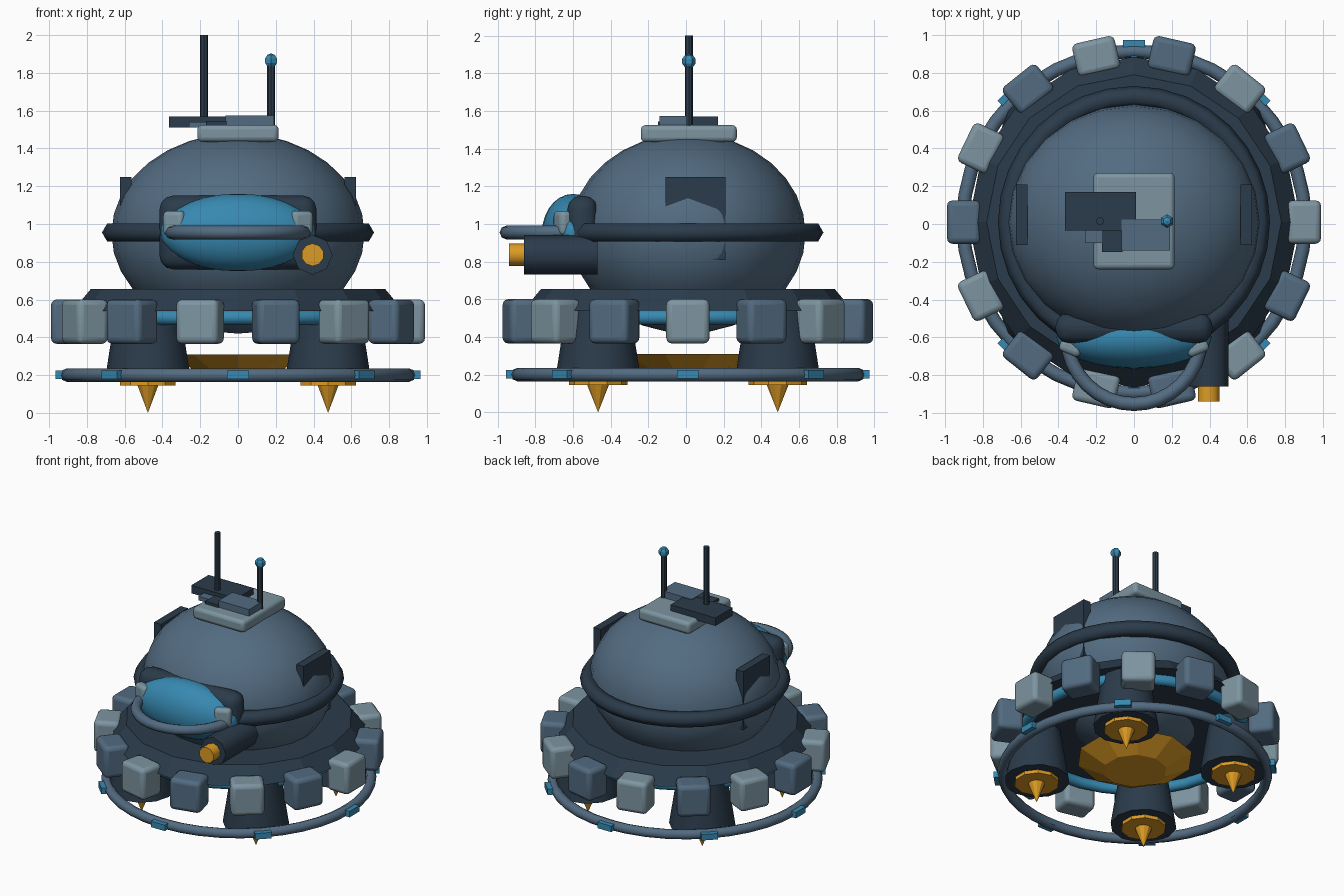
import bpy, math
from math import pi, cos, sin, radians

if "Cube" in bpy.data.objects:
    bpy.data.objects.remove(bpy.data.objects["Cube"])


def material(name, rgb):
    m = bpy.data.materials.new(name)
    m.diffuse_color = (*rgb, 1)
    m.use_nodes = True
    m.node_tree.nodes["Principled BSDF"].inputs["Base Color"].default_value = m.diffuse_color
    return m


DARK = material("dark navy", (0.024, 0.044, 0.070))
SLATE = material("slate blue", (0.085, 0.147, 0.218))
LIGHT = material("light grey", (0.205, 0.300, 0.355))
TEAL = material("teal", (0.038, 0.250, 0.440))
GOLD = material("gold", (0.720, 0.330, 0.018))
CY = 0.01  # y of the body axis


def finish(name, mat, smooth=None):
    o = bpy.context.object
    o.name = name
    o.data.materials.append(mat)
    if smooth:
        bpy.ops.object.shade_smooth_by_angle(angle=radians(smooth))
    return o


def box(name, mat, loc, size, rot=0, bevel=0):
    bpy.ops.mesh.primitive_cube_add(size=1, location=loc, rotation=(0, 0, rot))
    o = bpy.context.object
    o.scale = size
    bpy.ops.object.transform_apply(location=False, rotation=False, scale=True)
    if bevel:
        b = o.modifiers.new("bevel", 'BEVEL')
        b.width, b.segments = bevel, 3
    return finish(name, mat, 40 if bevel else None)


def plate(name, mat, x0, x1, y0, y1, z0, z1, bevel=0):
    return box(name, mat, ((x0 + x1) / 2, (y0 + y1) / 2, (z0 + z1) / 2),
               (x1 - x0, y1 - y0, z1 - z0), 0, bevel)


def cone(name, mat, loc, r_low, r_high, z0, z1, sides=12, smooth=None):
    bpy.ops.mesh.primitive_cone_add(vertices=sides, radius1=r_low, radius2=r_high,
                                    depth=z1 - z0, location=(loc[0], loc[1], (z0 + z1) / 2))
    return finish(name, mat, smooth)


def tube_y(name, mat, x, z, r, y0, y1, sides):
    bpy.ops.mesh.primitive_cylinder_add(vertices=sides, radius=r, depth=y1 - y0,
                                        location=(x, (y0 + y1) / 2, z), rotation=(pi / 2, 0, 0))
    return finish(name, mat, 50)


def ball(name, mat, loc, scale, seg, rings, smooth=60):
    bpy.ops.mesh.primitive_uv_sphere_add(segments=seg, ring_count=rings, radius=1, location=loc)
    bpy.context.object.scale = scale
    return finish(name, mat, smooth)


def ring(name, mat, loc, major, minor, seg=32, mseg=8, smooth=50):
    bpy.ops.mesh.primitive_torus_add(major_radius=major, minor_radius=minor, location=loc,
                                     major_segments=seg, minor_segments=mseg)
    return finish(name, mat, smooth)


# Body: dome, belt, skirt and the glowing ring under it
ball("dome", SLATE, (0, CY, 0.95), (0.67, 0.625, 0.53), 24, 16)
ring("belt", DARK, (0, CY, 0.955), 0.665, 0.055, 32, 6, 70)
cone("skirt", DARK, (0, CY), 0.875, 0.78, 0.54, 0.655, 16)
ring("underside_ring", TEAL, (0, CY, 0.505), 0.76, 0.04)

# Rounded blocks around the skirt, alternating colours
for i in range(14):
    a = i * 2 * pi / 14
    box("skirt_block", SLATE if i % 2 else LIGHT,
        (0.9 * cos(a), 0.9 * sin(a) + CY, 0.483), (0.18, 0.23, 0.235), a, 0.03)

# Landing legs with thruster discs and spikes
for sx in (-1, 1):
    for sy in (-1, 1):
        p = (sx * 0.477, sy * 0.477 + CY)
        cone("leg", DARK, p, 0.228, 0.17, 0.17, 0.545, 12, 40)
        cone("thruster_disc", GOLD, p, 0.155, 0.155, 0.145, 0.175, 10)
        cone("thruster_spike", GOLD, p, 0.0, 0.058, 0.0, 0.146, 10)

# Central engine bowl
cone("engine_bowl", GOLD, (0, CY), 0.22, 0.40, 0.215, 0.31, 10)

# Lower ring with small lights
ring("lower_ring", SLATE, (0, CY, 0.2), 0.905, 0.036, 40)
for i in range(8):
    a = i * pi / 4
    box("ring_light", TEAL, (0.92 * cos(a), 0.92 * sin(a) + CY, 0.202),
        (0.09, 0.115, 0.045), a)

# Cockpit: bezel, canopy, rail and brackets
plate("cockpit_bezel", DARK, -0.415, 0.415, -0.63, -0.47, 0.76, 1.15, 0.07)
ball("canopy", TEAL, (0, -0.60, 0.955), (0.41, 0.165, 0.205), 24, 14)
ring("cockpit_rail", SLATE, (0, -0.60, 0.955), 0.353, 0.037, 32, 8)
for s in (-1, 1):
    box("rail_bracket", LIGHT, (s * 0.335, -0.655, 1.005), (0.12, 0.07, 0.13), s * 0.4, 0.025)

# Gun beside the cockpit
tube_y("gun_body", DARK, 0.395, 0.837, 0.105, -0.86, -0.47, 8)
tube_y("gun_barrel", GOLD, 0.395, 0.837, 0.06, -0.94, -0.85, 10)

# Side vents
for s in (-1, 1):
    box("side_vent", DARK, (s * 0.595, 0.05, 1.03), (0.06, 0.32, 0.44))

# Roof hatch with stacked plates
plate("roof_hatch", LIGHT, -0.215, 0.215, -0.24, 0.27, 1.435, 1.525, 0.025)
plate("roof_panel_large", DARK, -0.365, 0.01, -0.035, 0.17, 1.51, 1.57)
plate("roof_panel_right", SLATE, -0.065, 0.19, -0.14, 0.025, 1.525, 1.575)
plate("roof_panel_small", DARK, -0.17, -0.06, -0.148, -0.035, 1.50, 1.545)
plate("roof_panel_left", SLATE, -0.26, -0.15, -0.10, -0.03, 1.51, 1.54)

# Antennas
cone("tall_antenna", DARK, (-0.18, 0.015), 0.021, 0.021, 1.53, 2.0, 8)
cone("short_antenna", DARK, (0.175, 0.015), 0.021, 0.021, 1.51, 1.86, 8)
ball("antenna_tip", TEAL, (0.175, 0.015, 1.865), (0.038, 0.038, 0.038), 6, 5, None)
